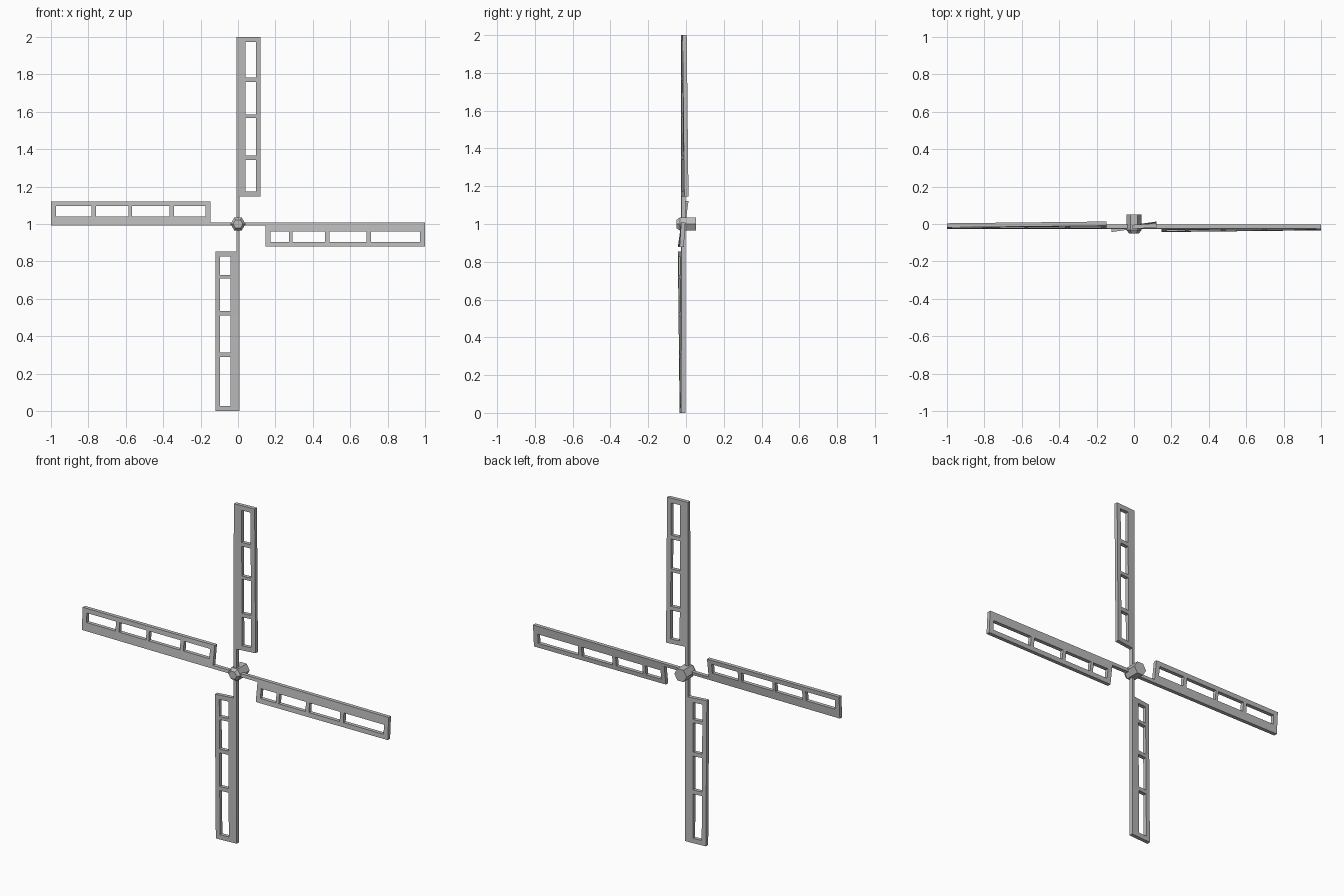
import bpy, bmesh, math
from mathutils import Matrix

cube = bpy.data.objects.get("Cube")
if cube:
    bpy.data.objects.remove(cube)

grey = bpy.data.materials.new("grey metal")
grey.use_nodes = True
colour = (0.5, 0.5, 0.5, 1)
grey.diffuse_color = colour
grey.node_tree.nodes["Principled BSDF"].inputs["Base Color"].default_value = colour

AXLE = Matrix.Translation((0, 0, 1))
THICK = 0.022


def add_object(name, bm):
    bmesh.ops.recalc_face_normals(bm, faces=bm.faces)
    mesh = bpy.data.meshes.new(name)
    bm.to_mesh(mesh)
    bm.free()
    mesh.materials.append(grey)
    obj = bpy.data.objects.new(name, mesh)
    bpy.context.collection.objects.link(obj)
    return obj


def sail(name, quarter, pitch, holes):
    """Slotted plate with its spar, lightly twisted along its length."""
    us = [0, 0.146] + holes + [1]
    vs = [-0.009, 0.009, 0.04, 0.095, 0.121]
    bm = bmesh.new()
    grid = [[bm.verts.new((v, -0.015 - THICK / 2, u)) for v in vs] for u in us]
    for i in range(len(us) - 1):
        for j in range(len(vs) - 1):
            spar_gap = i == 0 and j > 0
            slot = j == 2 and i > 0 and i % 2 == 0
            if not spar_gap and not slot:
                bm.faces.new((grid[i][j], grid[i][j + 1],
                              grid[i + 1][j + 1], grid[i + 1][j]))
    # remove unused corners, then give the plate its thickness
    bmesh.ops.delete(bm, geom=[v for v in bm.verts if not v.link_faces], context='VERTS')
    back = bmesh.ops.extrude_face_region(bm, geom=bm.faces[:], use_keep_orig=True)
    for g in back["geom"]:
        if isinstance(g, bmesh.types.BMVert):
            g.co.y += THICK
    # pitch eases off toward the tip
    for v in bm.verts:
        v.co.y += pitch * v.co.x * (0.155 - 0.09 * max(v.co.z, 0.146))
    bmesh.ops.transform(bm, verts=bm.verts,
                        matrix=AXLE @ Matrix.Rotation(quarter * math.pi / 2, 4, 'Y'))
    return add_object(name, bm)


# Four sails, opposite pairs pitched opposite ways
back_slots = [0.173, 0.342, 0.365, 0.567, 0.585, 0.76, 0.783, 0.972]
front_slots = [0.173, 0.273, 0.292, 0.465, 0.488, 0.687, 0.711, 0.972]
sail("upper_sail", 0, 1, back_slots)
sail("left_sail", 1, -1, front_slots)
sail("lower_sail", 2, -1, front_slots)
sail("right_sail", 3, 1, back_slots)

# Six-sided hub with a bevelled front
bm = bmesh.new()
rings = [[bm.verts.new((r * math.cos(k * math.pi / 3), y, r * math.sin(k * math.pi / 3)))
          for k in range(6)]
         for r, y in ((0.026, -0.05), (0.04, -0.033), (0.04, 0.052))]
for a, b in zip(rings, rings[1:]):
    for k in range(6):
        n = (k + 1) % 6
        bm.faces.new((a[k], a[n], b[n], b[k]))
bm.faces.new(rings[0])
bm.faces.new(rings[-1])
bmesh.ops.transform(bm, matrix=AXLE, verts=bm.verts)
add_object("hub", bm)
